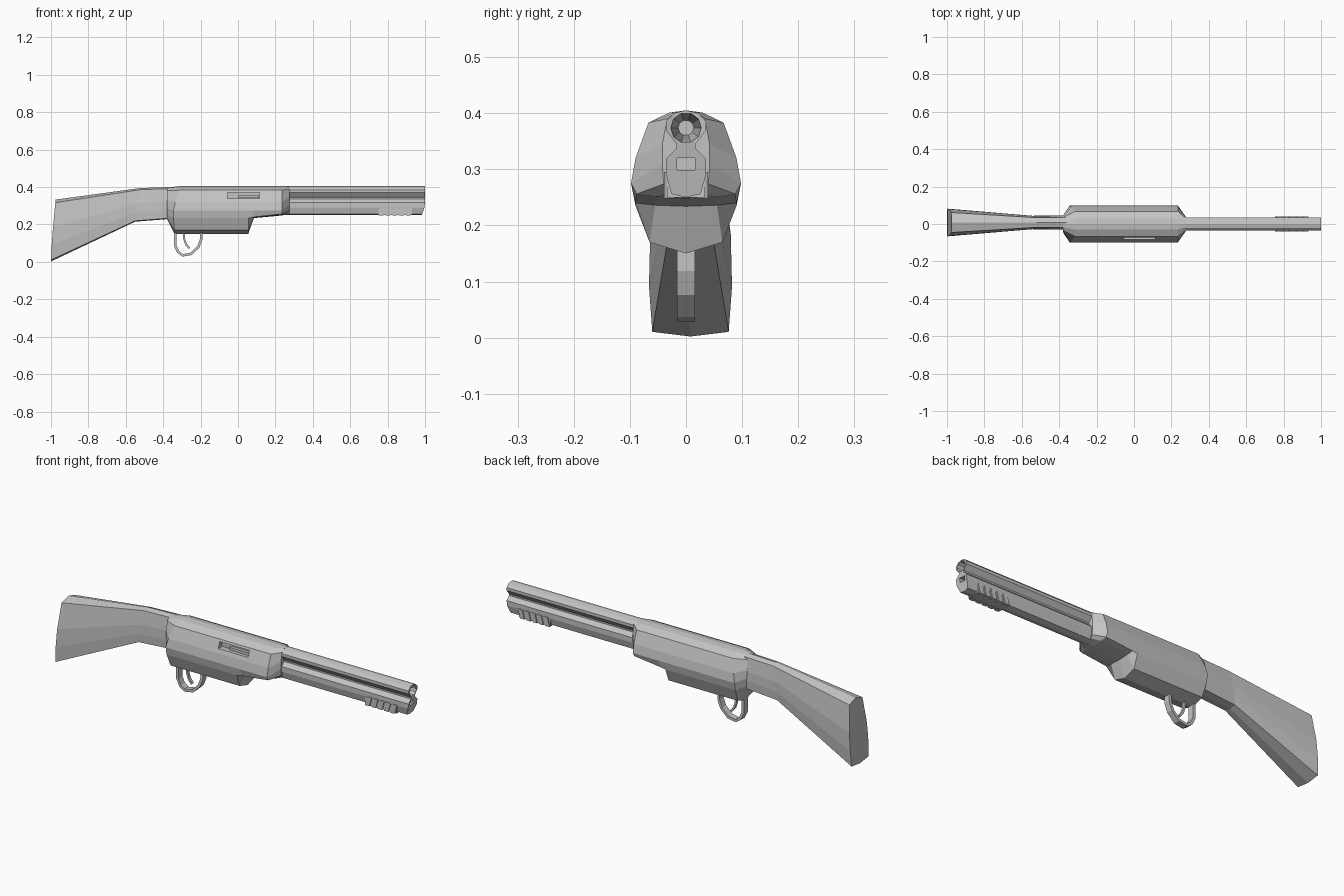
import bpy, bmesh, math
from mathutils import Matrix

if "Cube" in bpy.data.objects:
    bpy.data.objects.remove(bpy.data.objects["Cube"])

grey = bpy.data.materials.new("plain grey")
grey.diffuse_color = (0.55, 0.55, 0.55, 1)
grey.use_nodes = True
grey.node_tree.nodes["Principled BSDF"].inputs["Base Color"].default_value = grey.diffuse_color


def finish(name, bm):
    bmesh.ops.recalc_face_normals(bm, faces=bm.faces)
    me = bpy.data.meshes.new(name)
    bm.to_mesh(me)
    bm.free()
    me.materials.append(grey)
    ob = bpy.data.objects.new(name, me)
    bpy.context.collection.objects.link(ob)
    return ob


def loft(name, sections, y0=0.0):
    """Each section is a half ring of (x, y, z) from top centre to bottom centre."""
    bm = bmesh.new()
    rings = []
    for half in sections:
        ring = half + [(x, -y, z) for x, y, z in half[-2:0:-1]]
        rings.append([bm.verts.new((x, y + y0, z)) for x, y, z in ring])
    n = len(rings[0])
    for a, b in zip(rings, rings[1:]):
        for i in range(n):
            j = (i + 1) % n
            bm.faces.new((a[i], a[j], b[j], b[i]))
    bm.faces.new(rings[0])
    bm.faces.new(rings[-1])
    return finish(name, bm)


def box(name, x0, x1, y0, y1, z0, z1, slant=0.0):
    bm = bmesh.new()
    bmesh.ops.create_cube(bm, size=1)
    for v in bm.verts:
        s = slant if v.co.z < 0 else 0
        v.co = ((x1 if v.co.x > 0 else x0) + s,
                y1 if v.co.y > 0 else y0, z1 if v.co.z > 0 else z0)
    return finish(name, bm)


def cut(ob, cutter):
    m = ob.modifiers.new("cut", 'BOOLEAN')
    m.operation = 'DIFFERENCE'
    m.solver = 'EXACT'
    m.object = cutter
    cutter.hide_render = True
    bpy.context.view_layer.objects.active = ob
    bpy.ops.object.modifier_apply(modifier=m.name)
    bpy.data.objects.remove(cutter)


def strap(name, path, thick, half_w):
    """Flat band following a path in the xz plane."""
    bm = bmesh.new()
    rings = []
    for i, (x, z) in enumerate(path):
        a, b = path[max(i - 1, 0)], path[min(i + 1, len(path) - 1)]
        dx, dz = b[0] - a[0], b[1] - a[1]
        l = math.hypot(dx, dz)
        nx, nz = -dz / l * thick / 2, dx / l * thick / 2
        rings.append([bm.verts.new((x + s * nx, w, z + s * nz))
                      for s, w in ((1, half_w), (1, -half_w), (-1, -half_w), (-1, half_w))])
    for a, b in zip(rings, rings[1:]):
        for i in range(4):
            j = (i + 1) % 4
            bm.faces.new((a[i], a[j], b[j], b[i]))
    bm.faces.new(rings[0])
    bm.faces.new(rings[-1])
    return finish(name, bm)


# stock
def stock_section(xt, xb, top, bottom, w):
    h = top - bottom
    shape = [(0, 1), (0.72, 0.95), (0.97, 0.55), (1, 0.27), (0.92, 0.025), (0, 0)]
    return [(xb + (xt - xb) * t ** 1.4, y * w, bottom + h * t) for y, t in shape]


loft("stock", [stock_section(-0.975, -1.0, 0.333, 0.002, 0.074),
               stock_section(-0.52, -0.55, 0.395, 0.215, 0.036),
               stock_section(-0.36, -0.36, 0.40, 0.23, 0.038)], y0=0.008)

# receiver
full = [(0, .405), (.03, .401), (.067, .383), (.09, .32), (.098, .275),
        (.09, .235), (.065, .17), (0, .15)]
raised = full[:5] + [(.09, .24), (.055, .236), (0, .234)]
nose = full[:5] + [(.088, .256), (.055, .251), (0, .248)]
back_x = [-.31, -.31, -.315, -.335, -.345, -.345, -.34, -.34]


def ends(x, top, bottom, w):
    ys = [0, .4, .8, 1, 1, .95, .7, 0]
    ts = [1, .98, .9, .6, .35, .12, .02, 0]
    return [(x, w * y, bottom + (top - bottom) * t) for y, t in zip(ys, ts)]


def at(x, sec):
    return [(x, y, z) for y, z in sec]


receiver = loft("receiver", [
    ends(-.38, .397, .23, .044),
    [(x, y, z) for x, (y, z) in zip(back_x, full)],
    at(.055, full), at(.085, raised), at(.235, nose),
    ends(.275, .405, .256, .042)])

# ejection port and the bolt inside it
cut(receiver, box("port_cutter", -.055, .115, -.13, -.052, .34, .372))
box("bolt", .0, .113, -.068, -.05, .342, .356)

# barrel joined to magazine tube, with a waist between them
profile = [(0, .405), (.022, .400), (.036, .385), (.036, .37), (.017, .345),
           (.017, .337), (.036, .318), (.036, .292), (.026, .256), (0, .25)]
barrel = loft("barrel_and_magazine_tube", [
    at(.24, profile),
    [(1.0 - max(0, .3 - z) * .35, y, z) for y, z in profile]])

# muzzle bore
bm = bmesh.new()
bmesh.ops.create_cone(bm, cap_ends=True, segments=10, radius1=.014, radius2=.029, depth=.2,
                      matrix=Matrix.Translation((.925, 0, .374)) @ Matrix.Rotation(math.pi / 2, 4, 'Y'))
cut(barrel, finish("bore_cutter", bm))
cut(barrel, box("cap_cutter", .96, 1.1, -.016, .016, .299, .32))

# ribbed grip panels near the muzzle
for side, s in (("left", 1), ("right", -1)):
    for i in range(5):
        x = .765 + i * .036
        y = sorted((s * .02, s * .039))
        box(f"grip_rib_{side}_{i + 1}", x, x + .025, y[0], y[1], .248, .295, -.012)
box("grip_base", .75, .93, -.034, .034, .25, .29)

# trigger guard and trigger
strap("trigger_guard", [(-.335, .17), (-.335, .085), (-.32, .053), (-.295, .035),
                        (-.25, .043), (-.212, .08), (-.197, .12), (-.197, .17)], .014, .016)
strap("trigger", [(-.29, .165), (-.288, .125), (-.278, .095), (-.26, .072)], .01, .007)
